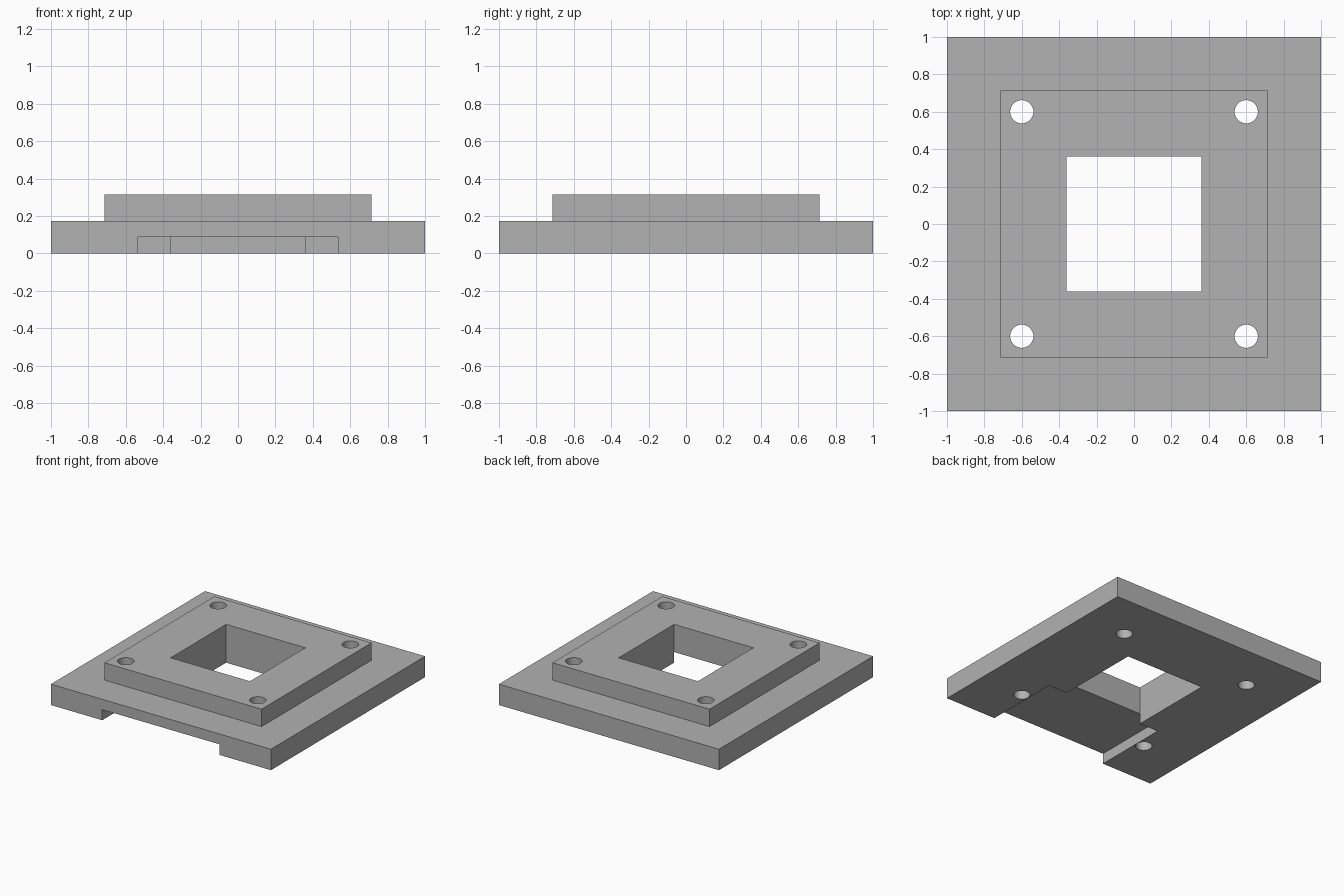
import bpy
import math

cube = bpy.data.objects.get("Cube")
if cube:
    bpy.data.objects.remove(cube, do_unlink=True)

PLATE_TOP, BLOCK_TOP = 0.172, 0.315
BLOCK, OPENING = 0.714, 0.36        # half widths
BOLT_POS, BOLT_RADIUS = 0.6, 0.062
NOTCH, NOTCH_TOP = 0.534, 0.087

grey = bpy.data.materials.new("plain grey")
grey.use_nodes = True
colour = (0.445, 0.445, 0.445, 1)
grey.diffuse_color = colour
grey.node_tree.nodes["Principled BSDF"].inputs["Base Color"].default_value = colour


def box(name, low, high):
    centre = [(a + b) / 2 for a, b in zip(low, high)]
    bpy.ops.mesh.primitive_cube_add(size=1, location=centre)
    obj = bpy.context.object
    obj.name = name
    obj.scale = [b - a for a, b in zip(low, high)]
    bpy.ops.object.transform_apply(location=True, rotation=False, scale=True)
    return obj


def combine(target, tool, operation):
    """Apply a boolean and discard the tool."""
    tool.hide_render = True
    mod = target.modifiers.new(tool.name, 'BOOLEAN')
    mod.operation = operation
    mod.solver = 'EXACT'
    mod.object = tool
    bpy.context.view_layer.objects.active = target
    bpy.ops.object.modifier_apply(modifier=mod.name)
    bpy.data.objects.remove(tool, do_unlink=True)


# Square base with a smaller raised block
plate = box("mounting_plate", (-1, -1, 0), (1, 1, PLATE_TOP))
block = box("raised_block", (-BLOCK, -BLOCK, PLATE_TOP / 2), (BLOCK, BLOCK, BLOCK_TOP))
combine(plate, block, 'UNION')

# Square opening through the middle
opening = box("opening_cutter", (-OPENING, -OPENING, -1), (OPENING, OPENING, 1))
combine(plate, opening, 'DIFFERENCE')

# Shallow channel underneath, from the front edge to the opening
channel = box("channel_cutter", (-NOTCH, -2, -1), (NOTCH, -OPENING, NOTCH_TOP))
combine(plate, channel, 'DIFFERENCE')

# Four bolt holes
for x in (-BOLT_POS, BOLT_POS):
    for y in (-BOLT_POS, BOLT_POS):
        bpy.ops.mesh.primitive_cylinder_add(vertices=48, radius=BOLT_RADIUS,
                                            depth=2, location=(x, y, 0))
        bolt_hole = bpy.context.object
        bolt_hole.name = "bolt_hole_cutter"
        combine(plate, bolt_hole, 'DIFFERENCE')

plate.data.materials.clear()
plate.data.materials.append(grey)

# Smooth hole walls with crisp edges elsewhere
bpy.ops.object.select_all(action='DESELECT')
plate.select_set(True)
bpy.context.view_layer.objects.active = plate
bpy.ops.object.shade_smooth_by_angle(angle=math.radians(30))
